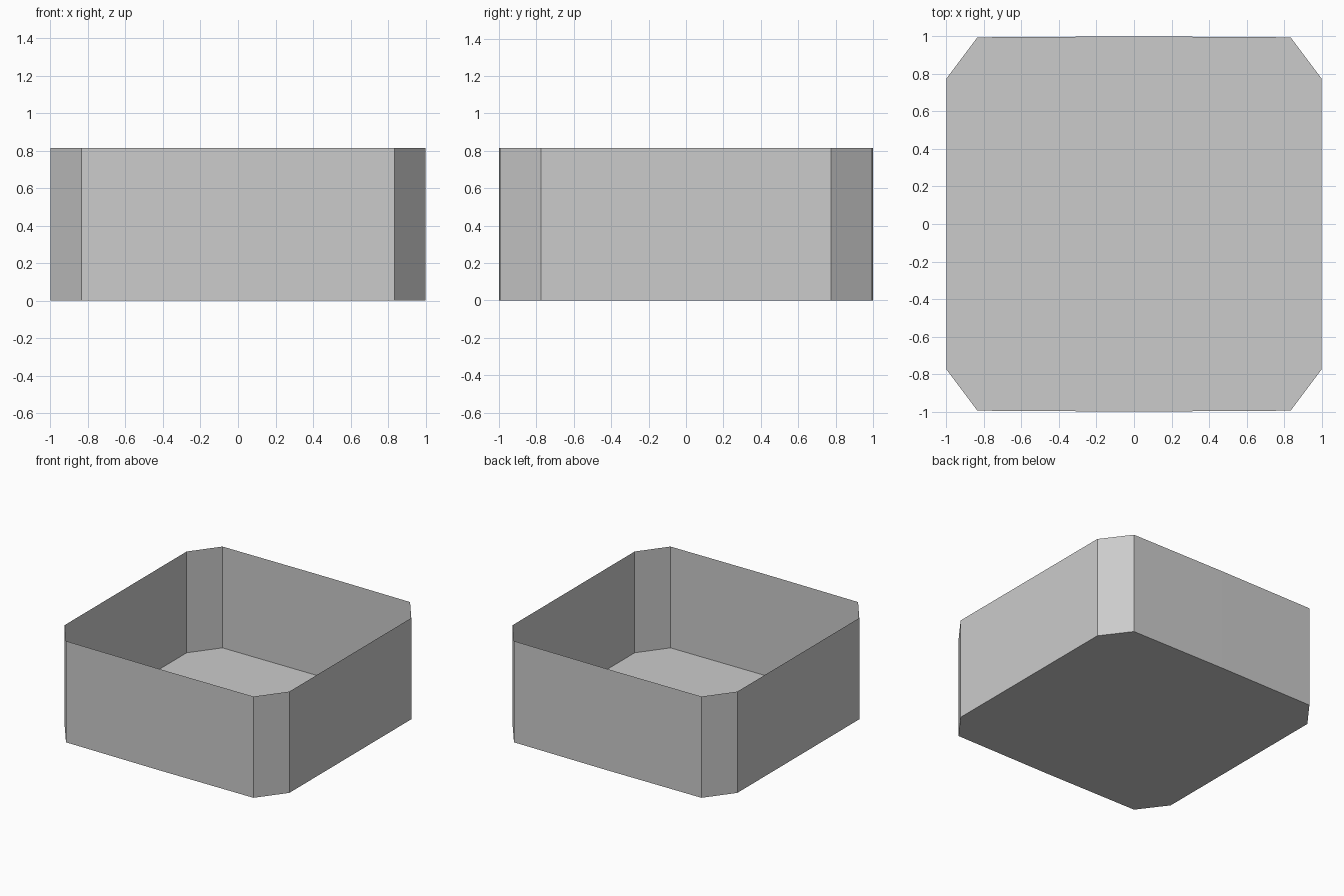
import bpy, bmesh

if "Cube" in bpy.data.objects:
    bpy.data.objects.remove(bpy.data.objects["Cube"])

HEIGHT = 0.815

# Outline: chamfered square, front and back walls bowed very slightly
quarter = [(1.0, 0.775), (0.835, 0.995), (0.0, 1.0)]
outline = list(quarter)
outline += [(-x, y) for x, y in reversed(quarter[:2])]
outline += [(-x, -y) for x, y in quarter]
outline += [(x, -y) for x, y in reversed(quarter[:2])]

# Thin-walled open tray: floor plus extruded walls
bm = bmesh.new()
bottom = [bm.verts.new((x, y, 0)) for x, y in outline]
top = [bm.verts.new((x, y, HEIGHT)) for x, y in outline]
bm.faces.new(bottom[::-1])
n = len(outline)
for i in range(n):
    j = (i + 1) % n
    bm.faces.new((bottom[i], bottom[j], top[j], top[i]))

mesh = bpy.data.meshes.new("open_tray")
bm.to_mesh(mesh)
bm.free()
tray = bpy.data.objects.new("open_tray", mesh)
bpy.context.collection.objects.link(tray)
